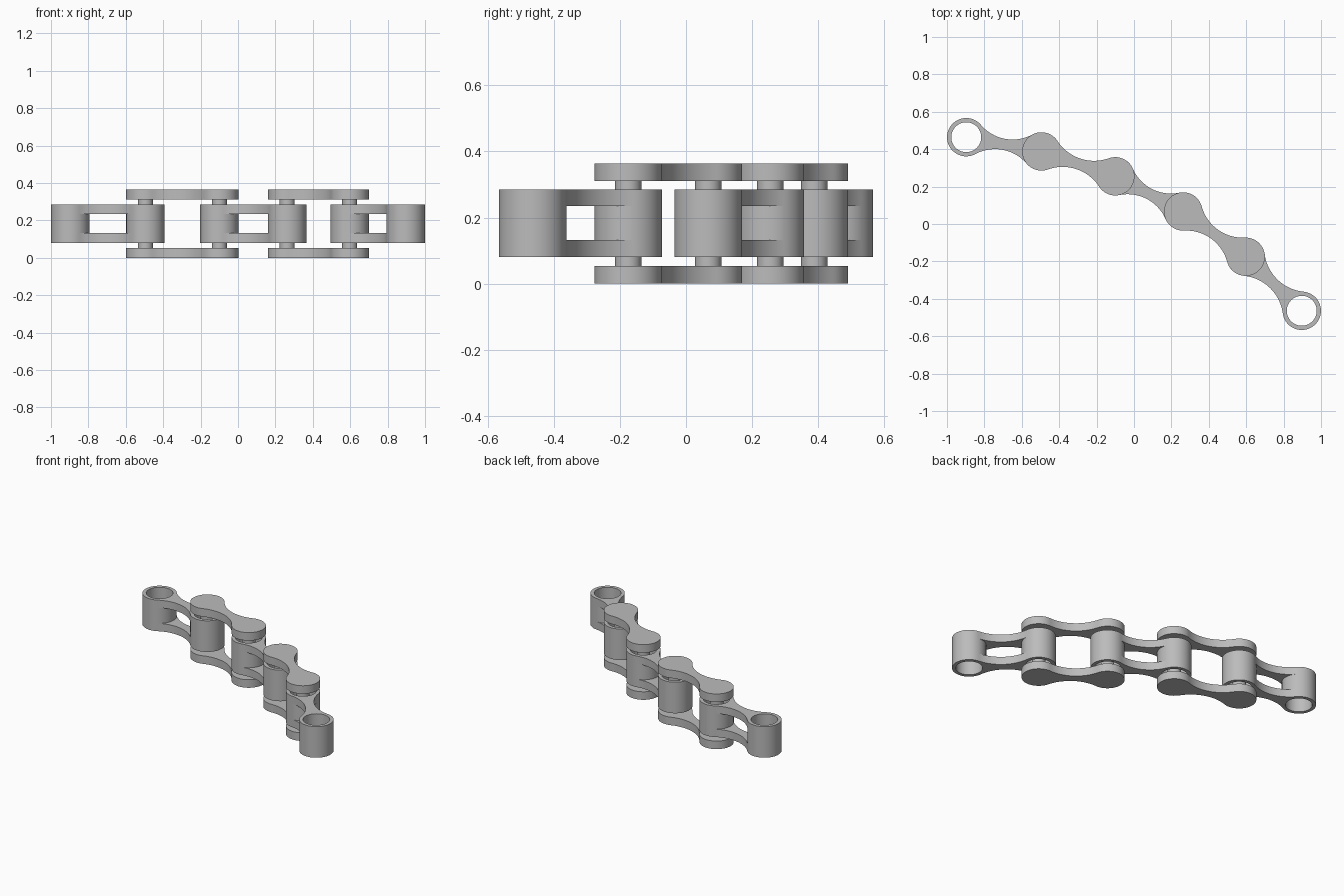
import bpy
import bmesh
from math import pi, sin, cos, atan2, radians, hypot
from mathutils import Matrix, Vector

cube = bpy.data.objects.get("Cube")
if cube:
    bpy.data.objects.remove(cube, do_unlink=True)

JOINTS = [(-0.897, 0.464), (-0.495, 0.388), (-0.1, 0.255),
          (0.263, 0.067), (0.597, -0.175), (0.897, -0.464)]
R = 0.1025        # barrel and plate end radius
BORE = 0.08       # barrel bore radius
PIN = 0.04
WAIST = 0.03      # half width at the middle of a link

steel = bpy.data.materials.new("grey steel")
steel.diffuse_color = (0.5, 0.5, 0.5, 1)
steel.use_nodes = True
steel.node_tree.nodes["Principled BSDF"].inputs["Base Color"].default_value = (0.5, 0.5, 0.5, 1)


def finish(obj):
    """Give the part its material and shading."""
    obj.data.materials.clear()
    obj.data.materials.append(steel)
    bpy.ops.object.select_all(action='DESELECT')
    obj.select_set(True)
    bpy.context.view_layer.objects.active = obj
    bpy.ops.object.shade_smooth_by_angle(angle=radians(30))


def span(a, b, n):
    return [a + (b - a) * i / n for i in range(n + 1)]


def plan_cells(d, bore):
    """Plan of a link of half length d: end cells and the waisted web cell."""
    r = (d * d + WAIST ** 2 - R * R) / (2 * (R - WAIST))   # waist arc tangent to both ends
    h = WAIST + r
    a = atan2(h, d)
    inner, outer = span(-a, a, 20), span(a, 2 * pi - a, 40)
    angles = (inner + outer[1:])[:-1]
    ends = []
    for side in (-1, 1):
        def point(t, rad):
            return (side * (d - rad * cos(t)), rad * sin(t))
        if bore:
            for i, t in enumerate(angles):
                u = angles[(i + 1) % len(angles)]
                ends.append([point(t, bore), point(t, R), point(u, R), point(u, bore)])
        else:
            ends.append([point(t, R) for t in angles])
    b = atan2(d, h)
    top = [(r * sin(s), h - r * cos(s)) for s in span(-b, b, 24)[1:-1]]
    left = [(-d + R * cos(t), R * sin(t)) for t in inner]
    right = [(-x, y) for x, y in reversed(left)]
    web = left + top + right + [(x, -y) for x, y in reversed(top)]
    return ends, [web]


def make_link(name, p, q, layers, bore):
    """Stack prisms of the plan cells; walls shared by two prisms cancel out."""
    p, q = Vector(p), Vector(q)
    ends, web = plan_cells((q - p).length / 2, bore)
    bm = bmesh.new()
    verts, faces = {}, {}

    def vert(x, y, z):
        key = (round(x, 5), round(y, 5), round(z, 5))
        if key not in verts:
            verts[key] = bm.verts.new((x, y, z))
        return verts[key]

    def toggle(face):
        key = frozenset(face)
        if key in faces:
            del faces[key]
        else:
            faces[key] = face

    for z0, z1, with_ends, with_web in layers:
        for cell in (ends if with_ends else []) + (web if with_web else []):
            low = [vert(x, y, z0) for x, y in cell]
            high = [vert(x, y, z1) for x, y in cell]
            toggle(low[::-1])
            toggle(high)
            for i in range(len(cell)):
                j = (i + 1) % len(cell)
                toggle([low[i], low[j], high[j], high[i]])
    for face in faces.values():
        bm.faces.new(face)
    bmesh.ops.delete(bm, geom=[v for v in bm.verts if not v.link_faces], context='VERTS')
    bmesh.ops.recalc_face_normals(bm, faces=bm.faces)
    mid, way = (p + q) / 2, q - p
    bm.transform(Matrix.Translation((mid.x, mid.y, 0)) @ Matrix.Rotation(atan2(way.y, way.x), 4, 'Z'))
    mesh = bpy.data.meshes.new(name)
    bm.to_mesh(mesh)
    bm.free()
    obj = bpy.data.objects.new(name, mesh)
    bpy.context.collection.objects.link(obj)
    finish(obj)


# Inner links: two hollow barrels joined by a lower and an upper web
for n, i in enumerate((0, 2, 4), 1):
    make_link(f"inner_link_{n}", JOINTS[i], JOINTS[i + 1],
              [(0.08, 0.132, True, True), (0.132, 0.235, True, False),
               (0.235, 0.285, True, True)], BORE)

# Outer links: a solid plate below and above
for n, i in enumerate((1, 3), 1):
    for label, z0, z1 in (("lower", 0, 0.053), ("upper", 0.311, 0.364)):
        make_link(f"{label}_outer_plate_{n}", JOINTS[i], JOINTS[i + 1],
                  [(z0, z1, True, True)], 0)

# Pins running through the barrels from plate to plate
for n, (x, y) in enumerate(JOINTS[1:5], 1):
    bpy.ops.mesh.primitive_cylinder_add(vertices=40, radius=PIN, depth=0.3, location=(x, y, 0.182))
    pin = bpy.context.object
    pin.name = f"pin_{n}"
    finish(pin)
